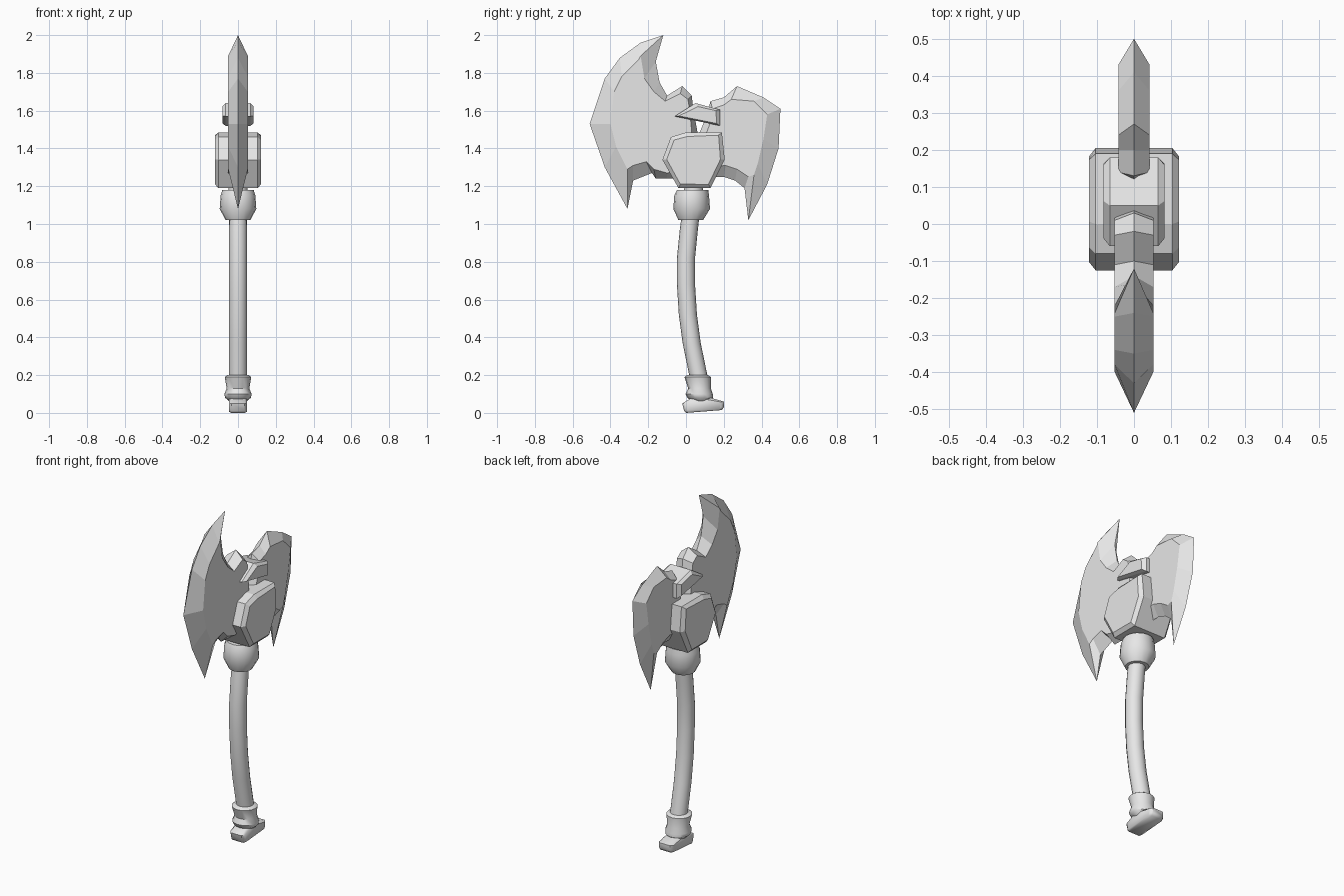
import bpy
import bmesh
import math
from mathutils import Vector

cube = bpy.data.objects.get("Cube")
if cube:
    bpy.data.objects.remove(cube, do_unlink=True)

# One plain grey for the whole axe
grey = bpy.data.materials.new("plain grey")
grey.use_nodes = True
grey.diffuse_color = (0.8, 0.8, 0.8, 1)
grey.node_tree.nodes["Principled BSDF"].inputs["Base Color"].default_value = (0.8, 0.8, 0.8, 1)


def loft(name, rings, smooth_angle=None):
    """Join equal-sized rings of points with quads and cap both ends."""
    bm = bmesh.new()
    loops = [[bm.verts.new(point) for point in ring] for ring in rings]
    count = len(loops[0])
    for lower, upper in zip(loops, loops[1:]):
        for i in range(count):
            j = (i + 1) % count
            bm.faces.new((lower[i], lower[j], upper[j], upper[i]))
    bm.faces.new(loops[0])
    bm.faces.new(loops[-1])
    bmesh.ops.recalc_face_normals(bm, faces=bm.faces)
    mesh = bpy.data.meshes.new(name)
    bm.to_mesh(mesh)
    bm.free()
    mesh.materials.append(grey)
    obj = bpy.data.objects.new(name, mesh)
    bpy.context.collection.objects.link(obj)
    if smooth_angle:
        bpy.ops.object.select_all(action="DESELECT")
        obj.select_set(True)
        bpy.context.view_layer.objects.active = obj
        bpy.ops.object.shade_smooth_by_angle(angle=math.radians(smooth_angle))
    return obj


def blade(name, pairs, half):
    """Sharp outline on the centre plane, flat cheeks on either side."""
    edge = [(0, y, z) for y, z, _, _ in pairs]
    cheeks = [[(side * half, y, z) for _, _, y, z in pairs] for side in (-1, 1)]
    return loft(name, [cheeks[0], edge, cheeks[1]])


def slab(name, profile, half, chamfer, smooth_angle=None):
    """Side profile extruded across x with chamfered rims."""
    points = [Vector(p) for p in profile]
    centre = sum(points, Vector((0, 0))) / len(points)
    inner = [p - (p - centre).normalized() * chamfer for p in points]
    layers = [(-half, inner), (chamfer * 0.8 - half, points),
              (half - chamfer * 0.8, points), (half, inner)]
    rings = [[(x, p.x, p.y) for p in layer] for x, layer in layers]
    return loft(name, rings, smooth_angle)


def turned(name, sections, sides=16):
    """Round rings given as centre y, height and radius."""
    turns = [math.tau * i / sides for i in range(sides)]
    rings = [[(r * math.cos(a), y + r * math.sin(a), z) for a in turns]
             for y, z, r in sections]
    return loft(name, rings, 40)


# Large front blade: outline y, z, then cheek y, z
blade("front_blade", [
    (-0.12, 2.0, -0.24, 1.89), (-0.24, 1.96, -0.25, 1.87),
    (-0.35, 1.88, -0.34, 1.78), (-0.43, 1.77, -0.38, 1.7),
    (-0.51, 1.53, -0.4, 1.53), (-0.43, 1.3, -0.37, 1.41),
    (-0.31, 1.08, -0.31, 1.29), (-0.28, 1.23, -0.28, 1.31),
    (-0.18, 1.27, -0.21, 1.33), (-0.16, 1.24, -0.17, 1.29),
    (-0.1, 1.24, -0.1, 1.27), (0.05, 1.25, 0.04, 1.3),
    (0.06, 1.49, 0.03, 1.49), (0.04, 1.6, 0.02, 1.6),
    (0.03, 1.68, 0.01, 1.66), (-0.02, 1.73, -0.03, 1.69),
    (-0.1, 1.68, -0.11, 1.65), (-0.14, 1.75, -0.17, 1.7),
    (-0.16, 1.86, -0.22, 1.77),
], 0.052)

# Smaller rear blade
blade("rear_blade", [
    (0.5, 1.61, 0.43, 1.58), (0.41, 1.67, 0.36, 1.65),
    (0.27, 1.73, 0.24, 1.66), (0.2, 1.67, 0.2, 1.63),
    (0.13, 1.65, 0.14, 1.61), (0.1, 1.55, 0.13, 1.54),
    (0.07, 1.48, 0.1, 1.46), (0.08, 1.25, 0.1, 1.3),
    (0.2, 1.25, 0.21, 1.31), (0.26, 1.23, 0.27, 1.29),
    (0.31, 1.19, 0.33, 1.25), (0.33, 1.02, 0.36, 1.26),
    (0.43, 1.21, 0.38, 1.32), (0.49, 1.4, 0.41, 1.45),
], 0.042)

# Faceted block that holds both blades
slab("head_block", [
    (-0.08, 1.46), (0, 1.485), (0.19, 1.485), (0.205, 1.34),
    (0.13, 1.19), (-0.04, 1.19), (-0.125, 1.34),
], 0.122, 0.023)

# Wedge clip above the block
slab("wedge_clip", [
    (-0.06, 1.57), (0.05, 1.64), (0.18, 1.605), (0.18, 1.52),
], 0.083, 0.022)

# Collar under the head
turned("collar", [
    (0.045, 1.24, 0.05), (0.04, 1.18, 0.05), (0.035, 1.18, 0.083),
    (0.03, 1.15, 0.092), (0.03, 1.08, 0.097), (0.025, 1.02, 0.065),
])

# Curved handle
turned("handle", [
    (0.025, 1.05, 0.047), (0.015, 0.97, 0.048), (0, 0.82, 0.048),
    (0, 0.68, 0.048), (0.01, 0.52, 0.048), (0.03, 0.37, 0.048),
    (0.065, 0.2, 0.048), (0.08, 0.1, 0.048),
])

# Flared grip ring and foot-shaped pommel
turned("grip_ring", [
    (0.06, 0.2, 0.055), (0.062, 0.19, 0.07), (0.072, 0.13, 0.06),
    (0.07, 0.1, 0.072), (0.075, 0.08, 0.068), (0.08, 0.06, 0.045),
])
slab("pommel", [
    (-0.02, 0.05), (-0.01, 0.01), (0, 0), (0.19, 0.015), (0.2, 0.03),
    (0.2, 0.06), (0.13, 0.08), (0.03, 0.08),
], 0.047, 0.015, 50)
